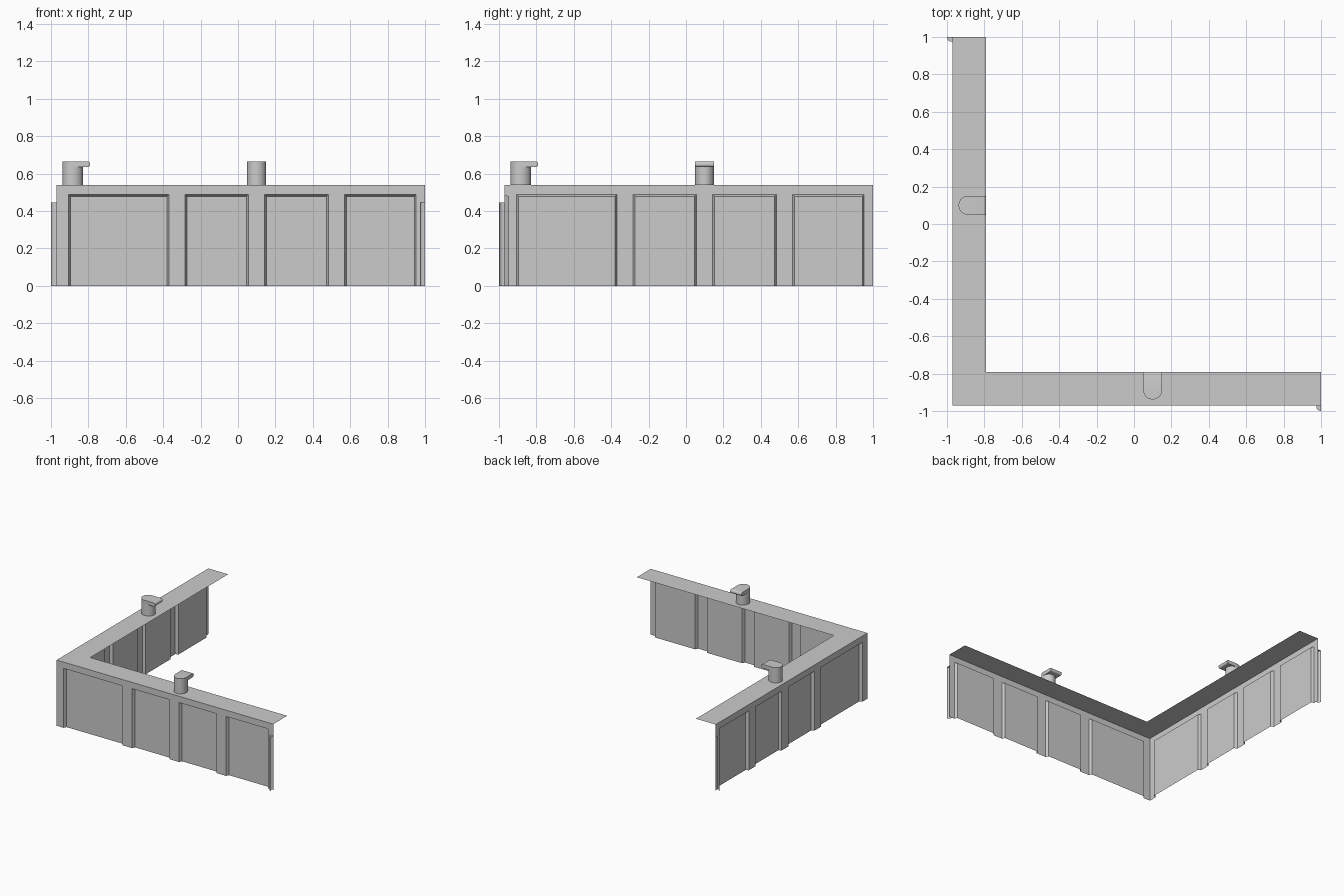
import bpy, bmesh, math
from mathutils import Matrix

if "Cube" in bpy.data.objects:
    bpy.data.objects.remove(bpy.data.objects["Cube"])

TOP, RIM = 0.54, 0.488        # deck height, top of the recesses
OUT, REC, INN = -0.97, -0.947, -0.79   # wall face, recess back, inner deck edge
SWAP = Matrix(((0, 1, 0, 0), (1, 0, 0, 0), (0, 0, 1, 0), (0, 0, 0, 1)))


def finish(name, bm, smooth=False):
    bmesh.ops.remove_doubles(bm, verts=bm.verts, dist=0.0005)
    me = bpy.data.meshes.new(name)
    bm.to_mesh(me)
    bm.free()
    ob = bpy.data.objects.new(name, me)
    bpy.context.collection.objects.link(ob)
    if smooth:
        bpy.context.view_layer.objects.active = ob
        ob.select_set(True)
        bpy.ops.object.shade_smooth_by_angle(angle=math.radians(35))
        ob.select_set(False)
    return ob


def mirrored(ob, name):
    """Copy onto the left arm by swapping x and y."""
    me = ob.data.copy()
    me.transform(SWAP)
    me.flip_normals()
    bpy.context.collection.objects.link(bpy.data.objects.new(name, me))


def face(bm, *pts):
    return bm.faces.new([bm.verts.new(p) for p in pts])


def sides(bm, outline, z0, z1, closed=True):
    n = len(outline)
    for i in range(n if closed else n - 1):
        (ax, ay), (bx, by) = outline[i], outline[(i + 1) % n]
        face(bm, (ax, ay, z0), (bx, by, z0), (bx, by, z1), (ax, ay, z1))


def arc(cx, cy, rx, ry, a0, a1, n):
    return [(cx + rx * math.cos(math.radians(a0 + (a1 - a0) * i / n)),
             cy + ry * math.sin(math.radians(a0 + (a1 - a0) * i / n))) for i in range(n + 1)]


# L-shaped deck sheet
bm = bmesh.new()
face(bm, *[(x, y, TOP) for x, y in ((OUT, OUT), (1, OUT), (1, INN), (INN, INN), (INN, 1), (OUT, 1))])
finish("deck", bm)

# Wall sheet with four recessed panels between piers
bm = bmesh.new()
panels = [(-0.905, -0.37), (-0.283, 0.055), (0.143, 0.483), (0.57, 0.953)]
edges = [OUT] + [x for p in panels for x in p] + [1]
for i, (a, b) in enumerate(zip(edges, edges[1:])):
    face(bm, (a, OUT, RIM), (b, OUT, RIM), (b, OUT, TOP), (a, OUT, TOP))
    if i % 2 == 0:
        face(bm, (a, OUT, 0), (b, OUT, 0), (b, OUT, RIM), (a, OUT, RIM))
        continue
    c, d, t = a + 0.01, b - 0.01, RIM - 0.01
    face(bm, (c, REC, 0), (d, REC, 0), (d, REC, t), (c, REC, t))
    face(bm, (a, OUT, 0), (c, REC, 0), (c, REC, t), (a, OUT, RIM))
    face(bm, (d, REC, 0), (b, OUT, 0), (b, OUT, RIM), (d, REC, t))
    face(bm, (c, REC, t), (d, REC, t), (b, OUT, RIM), (a, OUT, RIM))
mirrored(finish("front_wall", bm), "left_wall")

# Half-round fender at the open end, left open where the next piece joins
bm = bmesh.new()
plan = [(0.975, OUT)] + arc(1, -0.977, 0.025, 0.023, 180, 270, 5)
sides(bm, plan, 0, 0.445, closed=False)
face(bm, *[(x, y, 0.445) for x, y in plan + [(1, OUT)]])
mirrored(finish("front_fender", bm, True), "left_fender")

# Bollard post
bm = bmesh.new()
front = arc(0.1, -0.887, 0.051, 0.051, 180, 360, 14)
sides(bm, front + arc(0.1, -0.887, 0.051, 0.058, 0, 180, 14)[1:-1], TOP, 0.64)
mirrored(finish("front_bollard_post", bm, True), "left_bollard_post")

# Bollard head with rounded lip
bm = bmesh.new()
plan = front + [(0.151, INN), (0.049, INN)]
sides(bm, plan, 0.635, 0.665)
face(bm, *[(x, y, 0.665) for x, y in plan])
face(bm, *[(x, y, 0.635) for x, y in reversed(plan)])
bmesh.ops.remove_doubles(bm, verts=bm.verts, dist=0.0005)
lip = [e for e in bm.edges if all(abs(v.co.y - INN) < 1e-4 for v in e.verts)
       and abs(e.verts[0].co.z - e.verts[1].co.z) < 1e-4]
bmesh.ops.bevel(bm, geom=lip, offset=0.013, segments=4, profile=0.5, affect='EDGES')
mirrored(finish("front_bollard_head", bm, True), "left_bollard_head")
